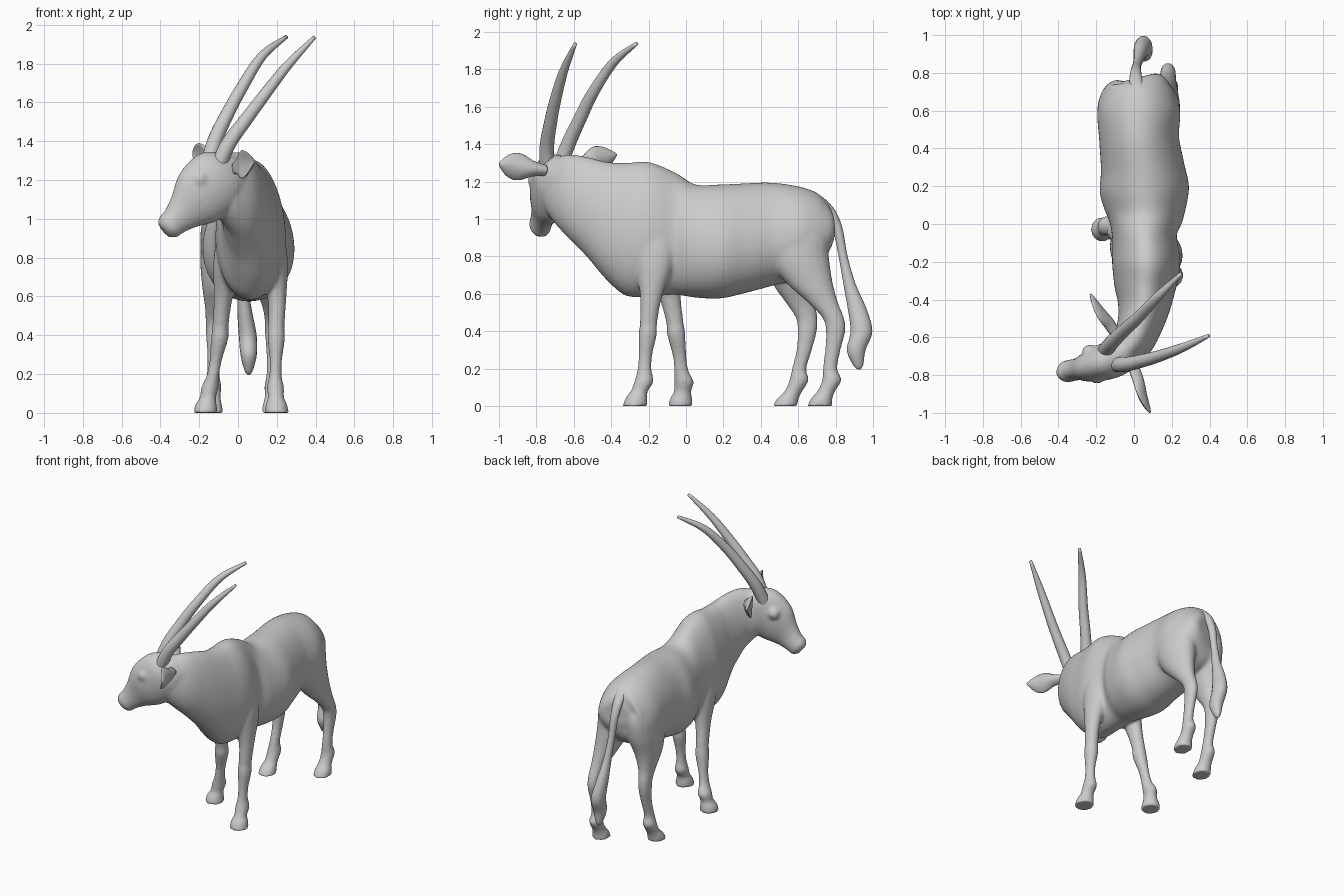
import bpy, bmesh, math
from mathutils import Vector as V

Z = V((0, 0, 1))


def spline(keys, steps=5):
    """Catmull-Rom through key tuples (x, y, z, half width, half depth)."""
    out = []
    n = len(keys)
    for i in range(n - 1):
        p = [keys[max(0, min(n - 1, i + k))] for k in (-1, 0, 1, 2)]
        for s in range(steps):
            t = s / steps
            out.append([0.5 * (2 * b + (c - a) * t + (2 * a - 5 * b + 4 * c - d) * t * t
                               + (3 * b - a - 3 * c + d) * t ** 3) for a, b, c, d in zip(*p)])
    return out + [list(keys[-1])]


def loft(bm, keys, frame, segs=20, egg=0.0, cup=0.0):
    """Skin elliptical rings; frame(tangent) gives the width and depth directions."""
    rings, pts = [], spline(keys)
    for i, p in enumerate(pts):
        tan = V(pts[min(i + 1, len(pts) - 1)][:3]) - V(pts[max(i - 1, 0)][:3])
        u, v = frame(tan.normalized())
        ring = []
        for k in range(segs):
            t = 2 * math.pi * k / segs
            c, s = math.cos(t), math.sin(t)
            ring.append(bm.verts.new(V(p[:3]) + u * (p[3] * c * (1 - egg * s))
                                     + v * (p[4] * s + cup * p[3] * c * c)))
        rings.append(ring)
    faces = [bm.faces.new(rings[0][::-1]), bm.faces.new(rings[-1])]
    for a, b in zip(rings, rings[1:]):
        for k in range(segs):
            j = (k + 1) % segs
            faces.append(bm.faces.new((a[k], a[j], b[j], b[k])))
    bmesh.ops.recalc_face_normals(bm, faces=faces)


def build(name, bm):
    me = bpy.data.meshes.new(name)
    bm.to_mesh(me)
    bm.free()
    me.shade_smooth()
    ob = bpy.data.objects.new(name, me)
    bpy.context.collection.objects.link(ob)
    return ob


def flat(t):            # horizontal slices
    return V((1, 0, 0)), V((0, 1, 0))


def upright(t):         # vertical slices turned to follow the path
    return V((t.y, -t.x, 0)).normalized(), Z


def square(t):          # slices square to the path
    u = t.cross(Z).normalized()
    return u, u.cross(t)


bm = bmesh.new()

# torso and neck: x, y, top, bottom, half width
torso = [(.02, .775, 1.04, .88, .09), (.025, .75, 1.09, .80, .15), (.025, .70, 1.14, .73, .185),
         (.025, .60, 1.175, .68, .218), (.027, .45, 1.195, .64, .21), (.045, .30, 1.19, .60, .22),
         (.055, .18, 1.185, .575, .235), (.06, .05, 1.185, .58, .205), (.055, -.06, 1.25, .595, .17),
         (.065, -.2, 1.305, .585, .18), (.06, -.32, 1.30, .59, .165), (.055, -.42, 1.305, .67, .142),
         (.035, -.52, 1.33, .79, .122), (-.005, -.62, 1.345, .90, .108), (-.08, -.70, 1.33, 1.0, .09)]
loft(bm, [(x, y, (a + b) / 2, w, (a - b) / 2) for x, y, a, b, w in torso], upright, 48, .12)

# head, turned to the animal's right
side = V((.3, -.954, 0))
axis = V((-.30, -.095, -.26)).normalized()
brow = axis.cross(side).normalized()
if brow.z < 0:
    brow = -brow
loft(bm, [(.01, -.66, 1.27, .05, .08), (-.03, -.675, 1.25, .08, .125), (-.1, -.71, 1.205, .1, .168),
          (-.2, -.745, 1.115, .09, .16), (-.28, -.765, 1.035, .062, .102),
          (-.33, -.775, .985, .058, .075), (-.36, -.783, .958, .058, .07),
          (-.385, -.79, .94, .032, .045)], lambda t: (side, brow), 24)
# brow bumps over the eyes
for s in (-1, 1):
    eye = V((-.215, -.742, 1.205)) + side * (.066 * s)
    ball = bmesh.ops.create_uvsphere(bm, u_segments=16, v_segments=10, radius=.042)
    bmesh.ops.translate(bm, verts=ball["verts"], vec=eye)

# legs: shared heights and radii, one path of (x, y) per leg
FORE = [(1.1, .04, .09), (.95, .078, .12), (.78, .082, .11), (.6, .05, .062), (.45, .042, .047),
        (.38, .045, .049), (.27, .032, .037), (.19, .033, .039), (.13, .045, .052), (.08, .042, .046),
        (.045, .055, .058), (0, .063, .068)]
HIND = [(1.1, .05, .08), (.95, .10, .16), (.8, .105, .165), (.66, .078, .125), (.55, .051, .08),
        (.47, .042, .058), (.4, .04, .052), (.3, .033, .042), (.2, .033, .039), (.14, .044, .052),
        (.08, .043, .048), (.04, .053, .058), (0, .06, .067)]
fore_right = [(.15, -.165), (.155, -.165), (.175, -.165), (.2, -.185), (.198, -.2), (.197, -.205),
              (.195, -.217), (.193, -.222), (.193, -.225), (.196, -.25), (.198, -.265), (.2, -.272)]
fore_left = [(-.01, -.16), (-.02, -.15), (-.045, -.13), (-.075, -.09), (-.09, -.06), (-.095, -.052),
             (-.115, -.035), (-.13, -.025), (-.145, -.01), (-.155, -.018), (-.165, -.025), (-.168, -.03)]
hind_right = [(.11, .58), (.13, .595), (.14, .6), (.16, .66), (.175, .735), (.18, .788), (.18, .8),
              (.18, .785), (.18, .77), (.18, .78), (.18, .75), (.18, .725), (.18, .715)]
hind_left = [(-.07, .58), (-.085, .595), (-.09, .59), (-.108, .585), (-.12, .615), (-.125, .645),
             (-.125, .648), (-.125, .632), (-.128, .605), (-.13, .605), (-.132, .575),
             (-.135, .545), (-.135, .53)]
for shape, path in ((FORE, fore_right), (FORE, fore_left), (HIND, hind_right), (HIND, hind_left)):
    loft(bm, [(x, y, z, a, b) for (z, a, b), (x, y) in zip(shape, path)], flat)

# fuse torso, head and legs into one smooth skin
body = build("body", bm)
rm = body.modifiers.new("fuse", 'REMESH')
rm.mode = 'VOXEL'
rm.voxel_size = .01
rm.use_smooth_shade = True
sm = body.modifiers.new("soften", 'SMOOTH')
sm.factor = .5
sm.iterations = 10

# horns
horns = {"left_horn": [(-.16, -.685, 1.25), (-.12, -.63, 1.40), (-.055, -.565, 1.54),
                       (.022, -.495, 1.68), (.125, -.385, 1.84), (.25, -.263, 1.938)],
         "right_horn": [(-.115, -.74, 1.24), (-.05, -.744, 1.385), (.04, -.725, 1.51),
                        (.13, -.70, 1.63), (.255, -.655, 1.79), (.395, -.592, 1.937)]}
for name, path in horns.items():
    bm = bmesh.new()
    radii = (.042, .039, .035, .031, .024, .01)
    loft(bm, [(*p, r, r) for p, r in zip(path, radii)], square, 16)
    build(name, bm)

# cupped leaf-shaped ears
ears = {"right_ear": ((-.005, -.75, 1.26), (.085, -.998, 1.295)),
        "left_ear": ((-.09, -.59, 1.28), (-.23, -.372, 1.345))}
for name, (a, b) in ears.items():
    a, b = V(a), V(b)
    along = (b - a).normalized()
    front = V((-.95, -.3, 0))
    front = (front - along * front.dot(along)).normalized()
    up = along.cross(front)
    bm = bmesh.new()
    leaf = [(0, .03, .028), (.25, .042, .03), (.45, .066, .025), (.62, .073, .018),
            (.8, .056, .013), (.93, .028, .009), (1, .008, .005)]
    loft(bm, [(*a.lerp(b, t), w, d) for t, w, d in leaf], lambda t: (up, front), 24, cup=.38)
    build(name, bm)

# tail with tuft
bm = bmesh.new()
loft(bm, [(.02, .70, 1.12, .035, .03), (.01, .765, 1.05, .034, .03), (.01, .81, .95, .028, .027),
          (.015, .84, .8, .023, .024), (.025, .875, .65, .027, .033), (.035, .915, .52, .038, .05),
          (.05, .938, .4, .046, .058), (.055, .91, .3, .042, .05), (.055, .92, .22, .022, .027),
          (.055, .925, .195, .005, .006)], flat, 16)
build("tail", bm)
